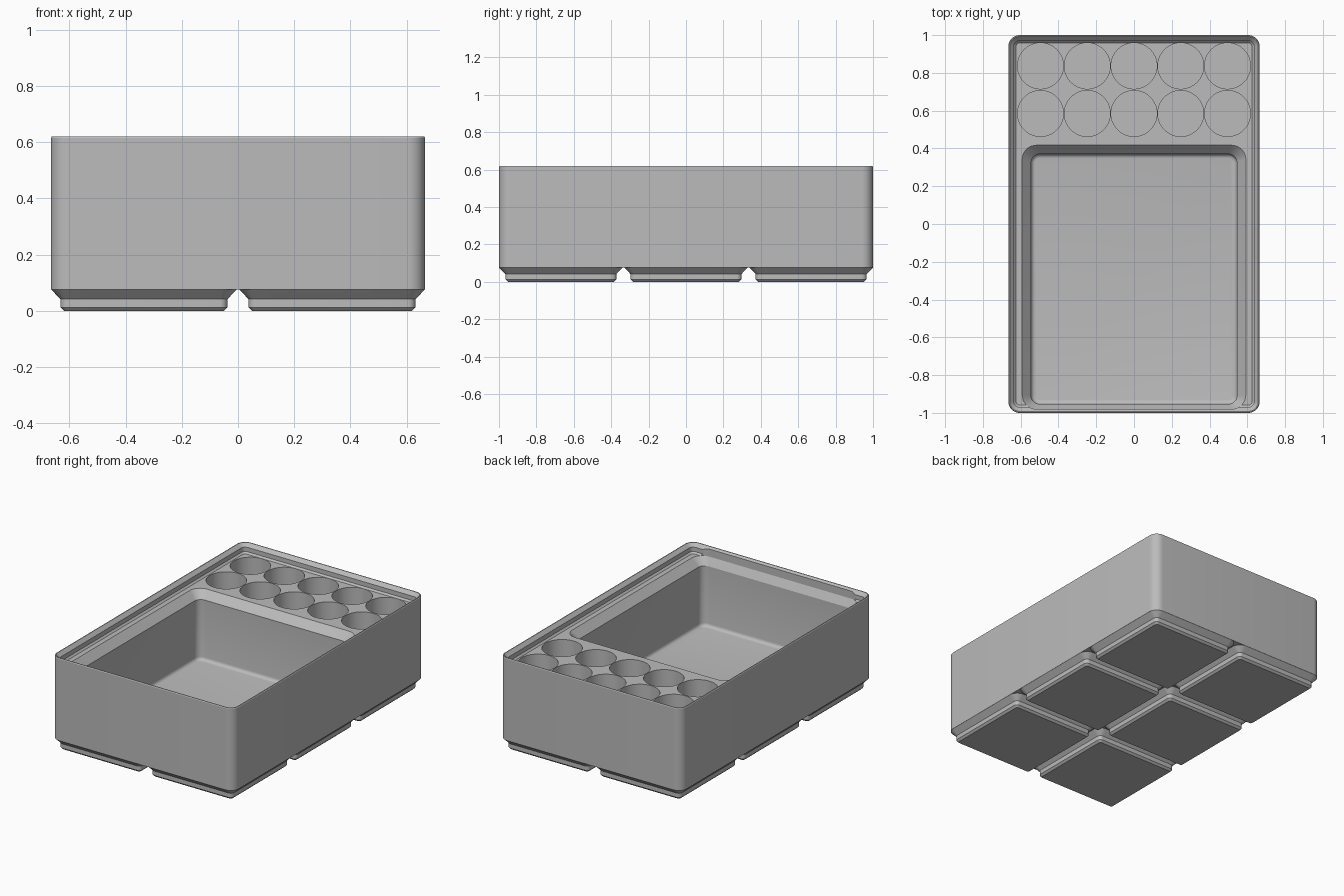
import bpy, bmesh, math

if "Cube" in bpy.data.objects:
    bpy.data.objects.remove(bpy.data.objects["Cube"])

grey = bpy.data.materials.new("plain grey")
grey.diffuse_color = (0.5, 0.5, 0.5, 1)
grey.use_nodes = True
grey.node_tree.nodes["Principled BSDF"].inputs["Base Color"].default_value = grey.diffuse_color


def rounded_rect(x0, x1, y0, y1, r, z, n=8):
    """Points of a rounded rectangle at height z, counter-clockwise."""
    pts = []
    corners = [(x1 - r, y1 - r), (x0 + r, y1 - r), (x0 + r, y0 + r), (x1 - r, y0 + r)]
    for q, (cx, cy) in enumerate(corners):
        for i in range(n + 1):
            a = math.pi / 2 * (q + i / n)
            pts.append((cx + r * math.cos(a), cy + r * math.sin(a), z))
    return pts


def loft(bm, rings, cap_start=True, cap_end=True):
    """Skin a stack of equal-length rings."""
    vs = [[bm.verts.new(p) for p in ring] for ring in rings]
    n = len(vs[0])
    for a, b in zip(vs, vs[1:]):
        for i in range(n):
            j = (i + 1) % n
            bm.faces.new((a[i], a[j], b[j], b[i]))
    if cap_start:
        bm.faces.new(vs[0][::-1])
    if cap_end:
        bm.faces.new(vs[-1])


def make(name, bm):
    me = bpy.data.meshes.new(name)
    bm.to_mesh(me)
    bm.free()
    ob = bpy.data.objects.new(name, me)
    bpy.context.collection.objects.link(ob)
    me.materials.append(grey)
    return ob


def activate(ob):
    bpy.ops.object.select_all(action='DESELECT')
    ob.select_set(True)
    bpy.context.view_layer.objects.active = ob


HX, HY, R = 0.6655, 1.0, 0.06
BASE, DECK, TOP, FLOOR = 0.0757, 0.558, 0.62, 0.11

# Body block: outer wall, stepped stacking lip, recessed deck
body_profile = [(0, BASE), (0, TOP - 0.005), (0.003, TOP), (0.008, TOP),
                (0.030, 0.598), (0.030, 0.569), (0.041, DECK)]
bm = bmesh.new()
loft(bm, [rounded_rect(-HX + d, HX - d, -HY + d, HY - d, R - d, z) for d, z in body_profile])
body = make("bin_body", bm)

# Pocket cutter: filleted floor, straight walls, chamfered mouth
bm = bmesh.new()
f = 0.022
rings = []
for k in range(5):
    a = math.pi / 2 * k / 4
    d = f * (1 - math.sin(a))
    rings.append(rounded_rect(-0.545 + d, 0.545 - d, -0.953 + d, 0.37 - d,
                              0.045 - d, FLOOR + f * (1 - math.cos(a))))
rings.append(rounded_rect(-0.545, 0.545, -0.953, 0.37, 0.045, DECK - 0.05))
rings.append(rounded_rect(-0.592, 0.592, -0.98, 0.417, 0.075, DECK))
rings.append(rounded_rect(-0.592, 0.592, -0.98, 0.417, 0.075, 0.7))
loft(bm, rings)

# Two rows of round holes
for y in (0.837, 0.585):
    for i in range(5):
        x = (i - 2) * 0.2475
        loft(bm, [[(x + 0.1215 * math.cos(t * math.tau / 64),
                    y + 0.1215 * math.sin(t * math.tau / 64), z) for t in range(64)]
                  for z in (FLOOR, 0.59)])
cutter = make("pocket_cutter", bm)
cutter.hide_render = True

mod = body.modifiers.new("cut", 'BOOLEAN')
mod.operation = 'DIFFERENCE'
mod.solver = 'EXACT'
mod.object = cutter
activate(body)
bpy.ops.object.modifier_apply(modifier=mod.name)
bpy.data.objects.remove(cutter)
bpy.ops.object.shade_smooth_by_angle(angle=math.radians(25))

# Six stepped feet
foot_profile = [(0.047, 0), (0.034, 0.0127), (0.034, 0.0414), (0, BASE)]
for ix in (-0.5, 0.5):
    for iy in (-1, 0, 1):
        cx, cy, h = ix * 0.669, iy * 0.669, 0.3305
        bm = bmesh.new()
        loft(bm, [rounded_rect(cx - h + d, cx + h - d, cy - h + d, cy + h - d, R - d, z)
                  for d, z in foot_profile], cap_end=False)
        activate(make("foot", bm))
        bpy.ops.object.shade_smooth_by_angle(angle=math.radians(25))
